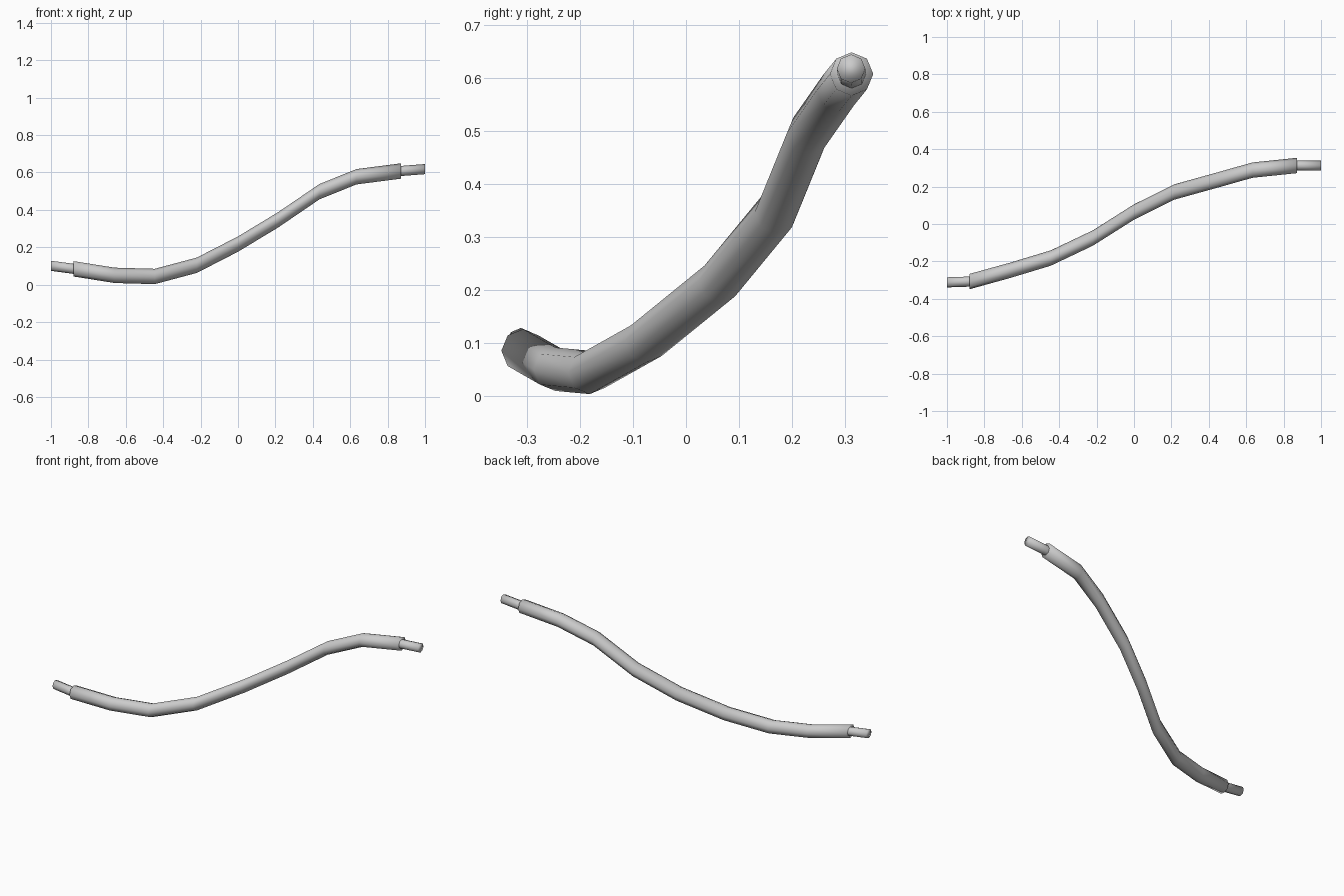
import bpy, bmesh
from math import sin, cos, pi

if "Cube" in bpy.data.objects:
    bpy.data.objects.remove(bpy.data.objects["Cube"])

SIDES = 8

# Shared centre line of the cable (x, y, z)
PATH = [(-0.88, -0.308, 0.085), (-0.66, -0.247, 0.05), (-0.445, -0.182, 0.044),
        (-0.22, -0.075, 0.104), (0.0, 0.064, 0.217), (0.215, 0.171, 0.347),
        (0.435, 0.232, 0.497), (0.633, 0.288, 0.577), (0.872, 0.313, 0.608)]


def tube(name, path, radius):
    """Capped octagonal tube whose rings stand in planes of constant x."""
    bm = bmesh.new()
    rings = []
    for x, y, z in path:
        rings.append([bm.verts.new((x, y + radius * cos(2 * pi * i / SIDES),
                                    z + radius * sin(2 * pi * i / SIDES)))
                      for i in range(SIDES)])
    for a, b in zip(rings, rings[1:]):
        for i in range(SIDES):
            j = (i + 1) % SIDES
            bm.faces.new((a[i], a[j], b[j], b[i]))
    bm.faces.new(rings[0])
    bm.faces.new(rings[-1])
    bmesh.ops.recalc_face_normals(bm, faces=bm.faces)
    for f in bm.faces:
        f.smooth = True
    mesh = bpy.data.meshes.new(name)
    bm.to_mesh(mesh)
    bm.free()
    obj = bpy.data.objects.new(name, mesh)
    bpy.context.collection.objects.link(obj)
    return obj


# Outer sleeve
tube("cable_sleeve", PATH, 0.041)

# Thinner core, showing as a stub at both ends
tube("cable_core", [(-1.0, -0.312, 0.101)] + PATH + [(1.0, 0.312, 0.618)], 0.027)
